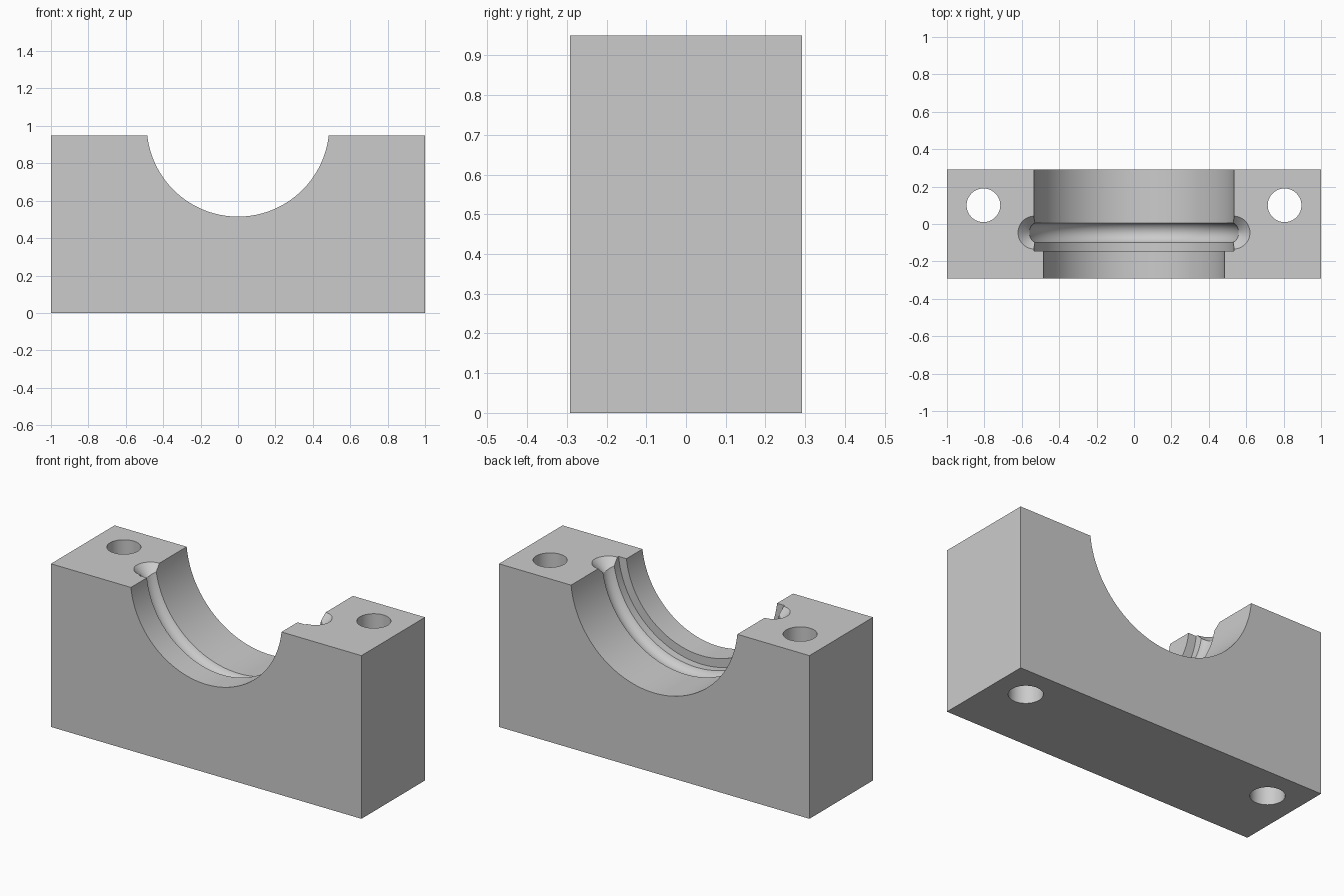
import bpy, bmesh, math
from mathutils import Matrix, Vector

if "Cube" in bpy.data.objects:
    bpy.data.objects.remove(bpy.data.objects["Cube"], do_unlink=True)

grey = bpy.data.materials.new("plain grey")
grey.use_nodes = True
grey.diffuse_color = (0.6, 0.6, 0.6, 1)
grey.node_tree.nodes["Principled BSDF"].inputs["Base Color"].default_value = (0.6, 0.6, 0.6, 1)

LENGTH, DEPTH, HEIGHT = 2.0, 0.585, 0.95
AXIS_Z = 1.003
SMALL_R, LARGE_R = 0.488, 0.538
STEP_Y, GROOVE_Y = -0.145, -0.046
GROOVE_R, GROOVE_CENTRE = 0.057, 0.514


def make_object(name, bm):
    bmesh.ops.recalc_face_normals(bm, faces=bm.faces)
    mesh = bpy.data.meshes.new(name)
    bm.to_mesh(mesh)
    bm.free()
    mesh.materials.append(grey)
    obj = bpy.data.objects.new(name, mesh)
    bpy.context.collection.objects.link(obj)
    return obj


def cone(name, r_low, r_high, height, centre):
    bm = bmesh.new()
    bmesh.ops.create_cone(bm, cap_ends=True, segments=64, radius1=r_low,
                          radius2=r_high, depth=height,
                          matrix=Matrix.Translation(centre))
    return make_object(name, bm)


def lathe(name, profile, segments=128):
    """Revolve (y, radius) points about the bore axis, with closed ends."""
    bm = bmesh.new()
    rings = []
    for y, r in profile:
        ring = []
        for i in range(segments):
            a = math.tau * i / segments
            ring.append(bm.verts.new((r * math.sin(a), y, AXIS_Z - r * math.cos(a))))
        rings.append(ring)
    for a, b in zip(rings, rings[1:]):
        for i in range(segments):
            j = (i + 1) % segments
            bm.faces.new((a[i], a[j], b[j], b[i]))
    bm.faces.new(rings[0])
    bm.faces.new(rings[-1])
    return make_object(name, bm)


# Solid block
bm = bmesh.new()
bmesh.ops.create_cube(bm, size=1)
bmesh.ops.scale(bm, vec=(LENGTH, DEPTH, HEIGHT), verts=bm.verts)
bmesh.ops.translate(bm, vec=(0, 0, HEIGHT / 2), verts=bm.verts)
block = make_object("bearing_block", bm)

# Stepped bore with a round groove
half = math.acos((LARGE_R - GROOVE_CENTRE) / GROOVE_R)
groove = []
for i in range(17):
    a = half * (i / 8 - 1)
    groove.append((GROOVE_Y + GROOVE_R * math.sin(a),
                   GROOVE_CENTRE + GROOVE_R * math.cos(a)))
profile = [(-DEPTH, SMALL_R), (STEP_Y, SMALL_R), (STEP_Y, LARGE_R),
           *groove, (DEPTH, LARGE_R)]
cutters = [lathe("bore_cutter", profile)]

# Bolt holes and conical countersinks at the groove ends
for side, sx in (("left", 1), ("right", -1)):
    cutters.append(cone(side + "_bolt_hole_cutter", 0.09, 0.09, 2 * HEIGHT,
                        (sx * 0.805, 0.1, HEIGHT / 2)))
    cutters.append(cone(side + "_countersink_cutter", 0, 0.108, 0.108,
                        (sx * 0.532, GROOVE_Y, HEIGHT + 0.02 - 0.054)))

for cutter in cutters:
    cutter.hide_render = True
    mod = block.modifiers.new(cutter.name, 'BOOLEAN')
    mod.operation = 'DIFFERENCE'
    mod.solver = 'EXACT'
    mod.object = cutter

# Bake the cuts and discard the cutters
graph = bpy.context.evaluated_depsgraph_get()
result = bpy.data.meshes.new_from_object(block.evaluated_get(graph))
block.modifiers.clear()
block.data = result
for cutter in cutters:
    bpy.data.objects.remove(cutter, do_unlink=True)

bpy.ops.object.select_all(action='DESELECT')
block.select_set(True)
bpy.context.view_layer.objects.active = block
bpy.ops.object.shade_smooth_by_angle(angle=math.radians(25))
